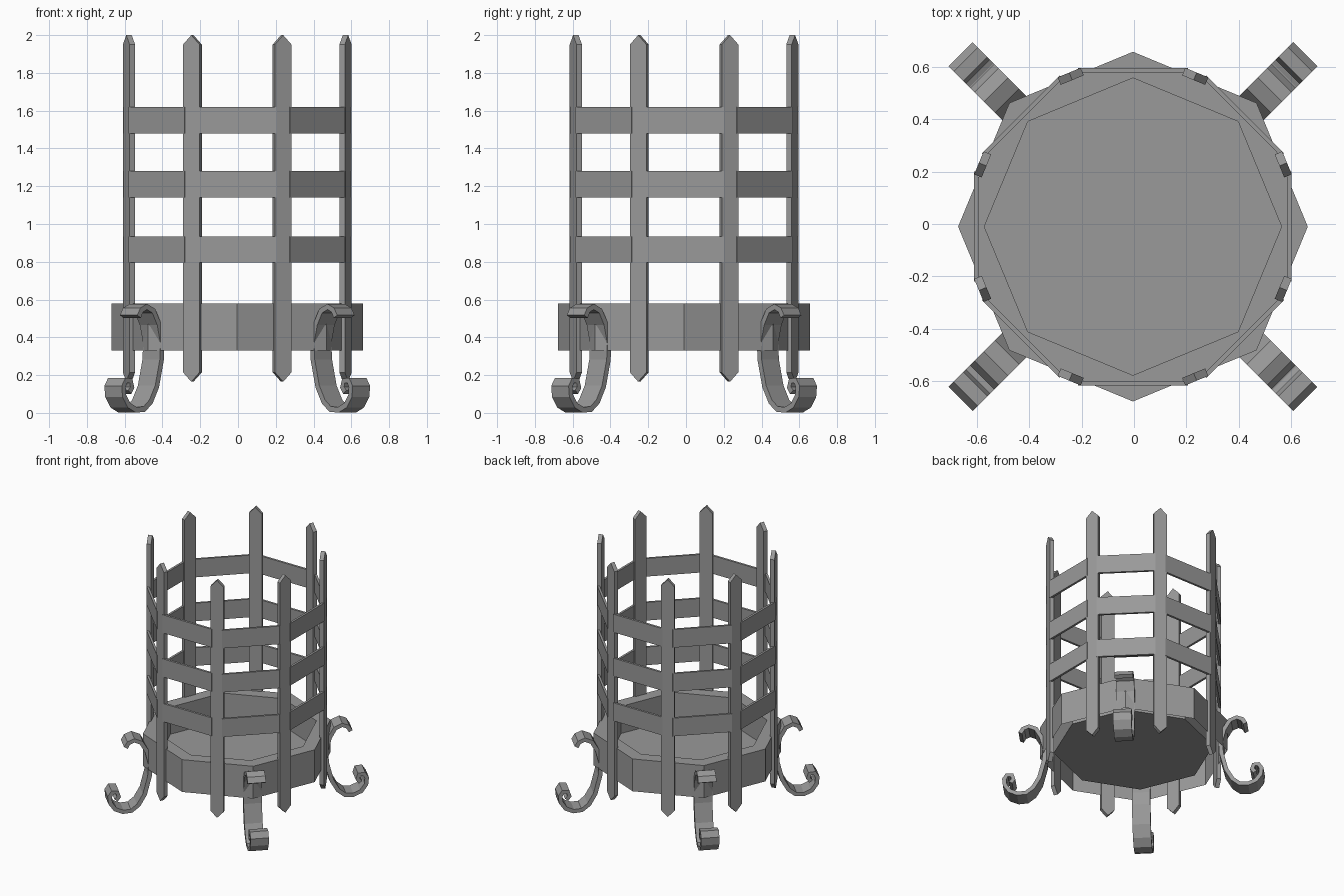
import bpy, bmesh
from math import radians, pi
from mathutils import Vector, Matrix

cube = bpy.data.objects.get("Cube")
if cube:
    bpy.data.objects.remove(cube, do_unlink=True)

CENTRE = Matrix.Translation((-0.004, -0.01, 0))

# Single dull iron colour
iron = bpy.data.materials.new("iron grey")
iron.use_nodes = True
grey = (0.32, 0.32, 0.32, 1)
iron.diffuse_color = grey
iron.node_tree.nodes["Principled BSDF"].inputs["Base Color"].default_value = grey


def make_object(name, bm, angle=0, recalc=True):
    """Turn a bmesh into a flat shaded object rotated about the basket axis."""
    if recalc:
        bmesh.ops.recalc_face_normals(bm, faces=bm.faces)
    bm.transform(CENTRE @ Matrix.Rotation(radians(angle), 4, 'Z'))
    mesh = bpy.data.meshes.new(name)
    bm.to_mesh(mesh)
    bm.free()
    mesh.materials.append(iron)
    obj = bpy.data.objects.new(name, mesh)
    bpy.context.collection.objects.link(obj)


def extrude_outline(bm, points, offset):
    """Extrude a flat outline into a closed prism."""
    face = bm.faces.new([bm.verts.new(p) for p in points])
    result = bmesh.ops.extrude_face_region(bm, geom=[face], use_keep_orig=True)
    moved = [v for v in result["geom"] if isinstance(v, bmesh.types.BMVert)]
    bmesh.ops.translate(bm, verts=moved, vec=offset)


# Fire pan: folded eight-sided sheet with an outer skirt, rim and sunken floor
def fire_pan():
    bm = bmesh.new()
    profile = [(0.667, 0.33), (0.667, 0.58), (0.567, 0.58), (0.567, 0.37)]
    rings = []
    for r, z in profile:
        rings.append([bm.verts.new(Matrix.Rotation(i * pi / 4, 3, 'Z') @ Vector((r, 0, z)))
                      for i in range(8)])
    for low, high in zip(rings, rings[1:]):
        for i in range(8):
            j = (i + 1) % 8
            bm.faces.new((low[i], low[j], high[j], high[i]))
    bm.faces.new(rings[-1])
    make_object("fire_pan", bm, recalc=False)


# Upright bar with a point at both ends
def upright_bar(name, angle):
    bm = bmesh.new()
    w, x, low, high, tip = 0.0475, 0.605, 0.165, 2.0, 0.05
    outline = [(x, 0, low), (x, w, low + tip), (x, w, high - tip),
               (x, 0, high), (x, -w, high - tip), (x, -w, low + tip)]
    extrude_outline(bm, outline, (0.031, 0, 0))
    make_object(name, bm, angle)


# Flat strap between two neighbouring bars
def strap(name, angle, z):
    bm = bmesh.new()
    bmesh.ops.create_cube(bm, size=1)
    bm.transform(Matrix.Translation((0.597, 0, z)) @ Matrix.Diagonal((0.017, 0.42, 0.14, 1)))
    make_object(name, bm, angle)


# Scroll leg: a bent strip curling outward at the top and bottom
SCROLL = [(0.80, 0.51), (0.78, 0.545), (0.74, 0.562), (0.69, 0.54), (0.65, 0.47),
          (0.625, 0.37), (0.63, 0.28), (0.665, 0.14), (0.71, 0.06), (0.76, 0.02),
          (0.82, 0.016), (0.875, 0.04), (0.91, 0.09), (0.915, 0.14), (0.895, 0.172),
          (0.86, 0.17), (0.85, 0.135), (0.87, 0.11)]


def scroll_leg(name, angle):
    bm = bmesh.new()
    path = [Vector(p) for p in SCROLL]
    half_width, half_thick = 0.065, 0.015
    sections = []
    for i, p in enumerate(path):
        along = (path[min(i + 1, len(path) - 1)] - path[max(i - 1, 0)]).normalized()
        side = Vector((-along.y, along.x)) * half_thick
        a, b = p + side, p - side
        sections.append([bm.verts.new((q.x, y, max(q.y, 0))) for q, y in
                         ((a, -half_width), (a, half_width), (b, half_width), (b, -half_width))])
    for s, t in zip(sections, sections[1:]):
        for i in range(4):
            j = (i + 1) % 4
            bm.faces.new((s[i], s[j], t[j], t[i]))
    bm.faces.new(sections[0])
    bm.faces.new(sections[-1])
    make_object(name, bm, angle)


fire_pan()
for i in range(8):
    upright_bar(f"upright_bar_{i + 1}", 22.5 + 45 * i)
    for level, z in (("lower", 0.865), ("middle", 1.21), ("upper", 1.55)):
        strap(f"{level}_strap_{i + 1}", 45 * i, z)
for i, corner in enumerate(("back_left", "back_right", "front_right", "front_left")):
    scroll_leg(f"{corner}_leg", 45 + 90 * i)
